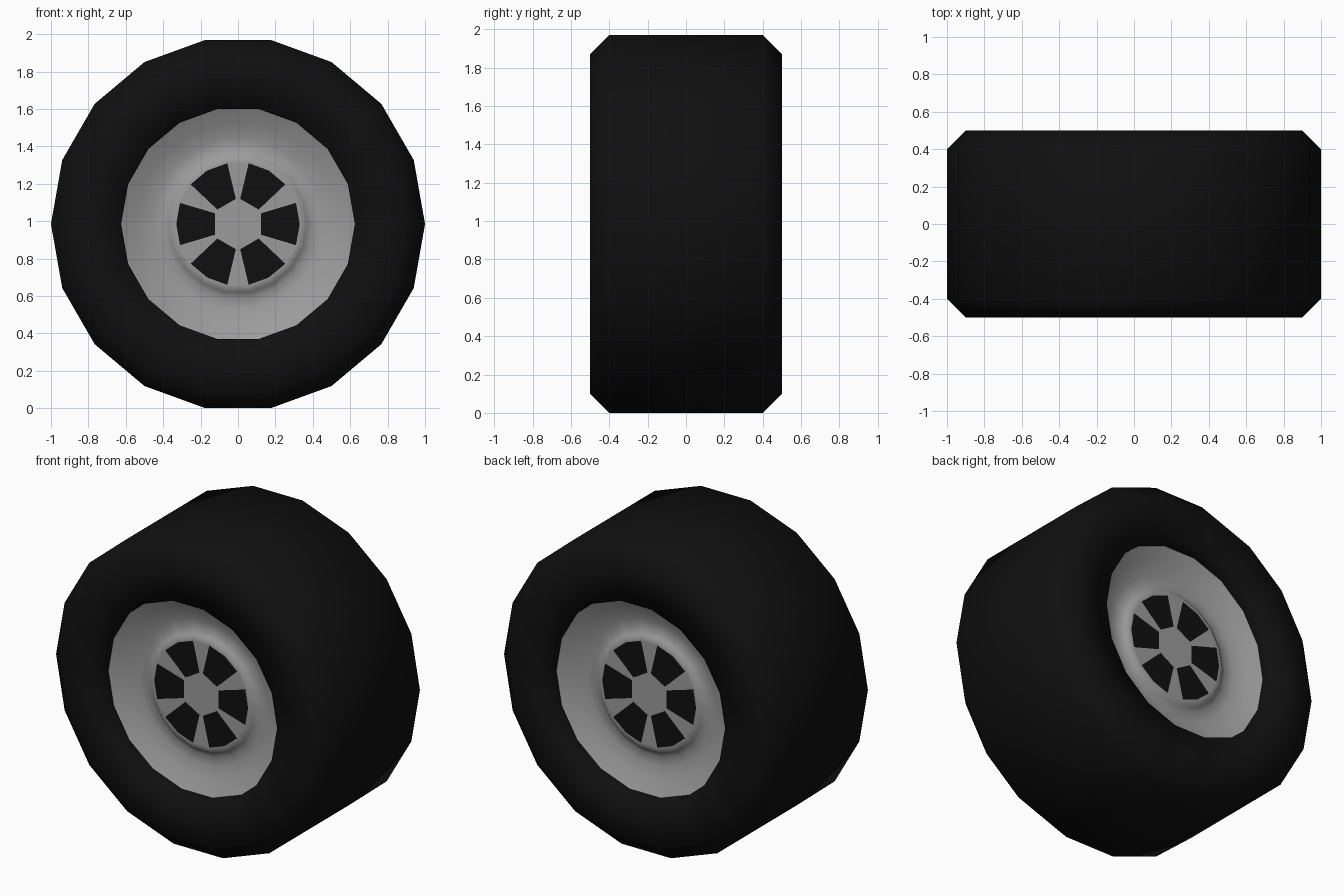
import bpy, bmesh, math

if "Cube" in bpy.data.objects:
    bpy.data.objects.remove(bpy.data.objects["Cube"])

SIDES = 18                                   # low-poly wheel, 20 degrees per side
CZ = math.cos(math.radians(10))              # axle height, flat side on the ground


def material(name, v):
    m = bpy.data.materials.new(name)
    m.diffuse_color = (v, v, v, 1)
    m.use_nodes = True
    m.node_tree.nodes["Principled BSDF"].inputs["Base Color"].default_value = m.diffuse_color
    return m


rubber = material("black rubber", 0.005)
metal = material("grey metal", 0.33)


def point(r, deg, y):
    a = math.radians(deg)
    return (r * math.cos(a), y, CZ + r * math.sin(a))


def finish(bm, name, mats, smooth):
    me = bpy.data.meshes.new(name)
    for f in bm.faces:
        f.smooth = smooth
    bm.to_mesh(me)
    bm.free()
    for m in mats:
        me.materials.append(m)
    ob = bpy.data.objects.new(name, me)
    bpy.context.collection.objects.link(ob)
    return ob


def lathe(name, profile, mat):
    """Revolve a list of (radius, y) points around the axle."""
    bm = bmesh.new()
    rings = [[bm.verts.new(point(r, 360 * k / SIDES, y)) for k in range(SIDES)]
             for r, y in profile]
    for a, b in zip(rings, rings[1:]):
        for k in range(SIDES):
            n = (k + 1) % SIDES
            bm.faces.new((a[k], a[n], b[n], b[k]))
    return finish(bm, name, [mat], True)


# tyre: bevelled tread, flat sidewalls, short inner lips
lathe("tyre", [(0.625, 0.41), (0.625, 0.5), (0.9, 0.5), (1, 0.4),
               (1, -0.4), (0.9, -0.5), (0.625, -0.5), (0.625, -0.41)], rubber)

# dished rim, shallow groove and raised ring around the spokes
DISH = [(0.625, -0.41), (0.54, -0.365), (0.46, -0.34), (0.40, -0.335),
        (0.37, -0.355), (0.35, -0.37), (0.33, -0.37)]


def spokes(name, s):
    """Flat hub plate: six dark openings between six grey spokes."""
    bm = bmesh.new()
    y = s * 0.37
    outer = [bm.verts.new(point(0.33, 20 * k, y)) for k in range(SIDES)]
    inner = [(bm.verts.new(point(0.135, 60 * k - 25, y)),
              bm.verts.new(point(0.135, 60 * k + 25, y))) for k in range(6)]

    def face(verts, mat):
        f = bm.faces.new(verts if s < 0 else verts[::-1])
        f.material_index = mat

    for k in range(6):
        lo, hi = inner[k]
        nxt = inner[(k + 1) % 6][0]
        face([lo, outer[3 * k - 1], outer[3 * k], outer[3 * k + 1], hi], 1)
        face([hi, outer[3 * k + 1], outer[(3 * k + 2) % SIDES], nxt], 0)
    face([v for pair in inner for v in pair], 0)     # hub centre
    finish(bm, name, [metal, rubber], False)


lathe("front_rim", DISH, metal)
lathe("back_rim", [(r, -y) for r, y in reversed(DISH)], metal)
spokes("front_spokes", -1)
spokes("back_spokes", 1)
